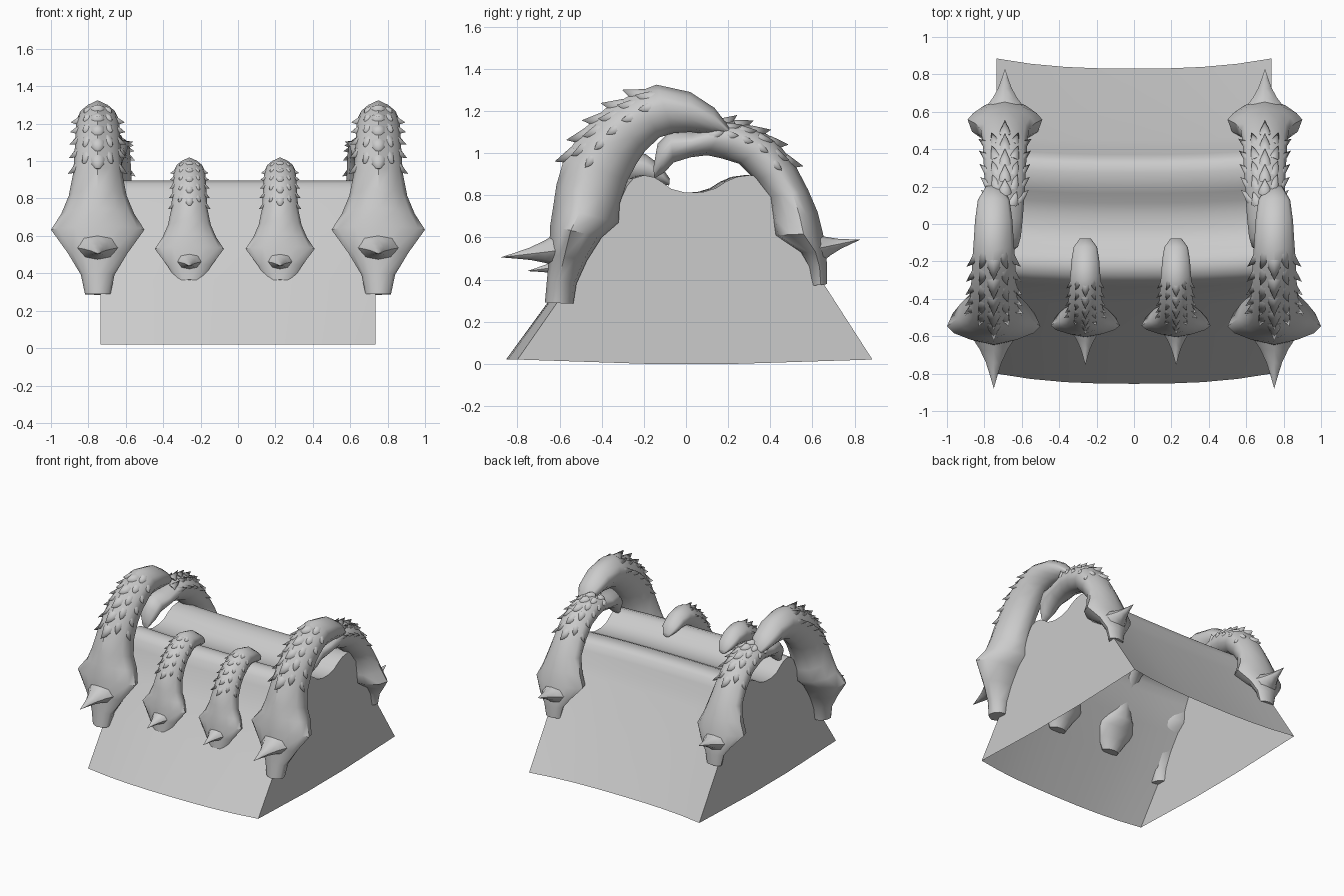
import bpy, bmesh, math
from mathutils import Vector

if "Cube" in bpy.data.objects:
    bpy.data.objects.remove(bpy.data.objects["Cube"])

grey = bpy.data.materials.new("stone_grey")
grey.diffuse_color = (0.6, 0.6, 0.6, 1)
grey.use_nodes = True
grey.node_tree.nodes["Principled BSDF"].inputs["Base Color"].default_value = grey.diffuse_color


def finish(name, bm, angle):
    bmesh.ops.recalc_face_normals(bm, faces=bm.faces)
    me = bpy.data.meshes.new(name)
    bm.to_mesh(me)
    bm.free()
    me.materials.append(grey)
    ob = bpy.data.objects.new(name, me)
    bpy.context.collection.objects.link(ob)
    bpy.ops.object.select_all(action='DESELECT')
    ob.select_set(True)
    bpy.context.view_layer.objects.active = ob
    bpy.ops.object.shade_smooth_by_angle(angle=math.radians(angle))
    return ob


# Body: grooved wedge, bowed towards the front, open underneath
profile = [(-.80, .02), (-.56, .365), (-.40, .60), (-.335, .71), (-.305, .79),
           (-.28, .845), (-.25, .88), (-.20, .895), (-.15, .885), (-.11, .86),
           (-.07, .83), (0, .812), (.08, .815), (.14, .833), (.19, .865),
           (.24, .887), (.30, .895), (.345, .89), (.375, .868), (.40, .82),
           (.435, .74), (.48, .665), (.65, .385), (.885, .02)]
bm = bmesh.new()
rows = []
for i in range(9):
    u = i / 4 - 1
    bow = -.055 * (1 - abs(u) ** 2.6)
    rows.append([bm.verts.new((.735 * u, y + bow * (1 - .6 * z), z)) for y, z in profile])
for a, b in zip(rows, rows[1:]):
    for j in range(len(profile) - 1):
        bm.faces.new((a[j], a[j + 1], b[j + 1], b[j]))
for r in (rows[0], rows[-1]):
    x = r[0].co.x
    low = [bm.verts.new((x, y, 0.0)) for y in (.25, -.2)]
    bm.faces.new(r + low)
finish("body", bm, 60)

# Claw stations: outer y, outer z, inner y, inner z, half width
front_claw = [
    (-.67, .29, -.535, .285, .068), (-.66, .40, -.52, .38, .09),
    (-.65, .52, -.47, .49, .16), (-.645, .655, -.40, .60, .25),
    (-.63, .75, -.32, .67, .195), (-.615, .85, -.315, .76, .155),
    (-.58, .97, -.277, .87, .132), (-.50, 1.10, -.235, .95, .124),
    (-.385, 1.21, -.195, 1.01, .12), (-.245, 1.285, -.125, 1.075, .115),
    (-.14, 1.325, -.06, 1.095, .108), (.02, 1.29, .02, 1.10, .10),
    (.135, 1.215, .12, 1.09, .085), (.205, 1.125, .20, 1.08, .04)]
back_claw = [
    (.67, .378, .595, .37, .06), (.67, .46, .58, .46, .08),
    (.665, .53, .54, .53, .13), (.65, .62, .42, .61, .20),
    (.625, .72, .41, .68, .16), (.58, .825, .395, .79, .13),
    (.52, .94, .33, .87, .12), (.42, 1.07, .25, .95, .115),
    (.30, 1.135, .17, .975, .11), (.20, 1.155, .10, .99, .105),
    (.03, 1.10, .02, .98, .095), (-.075, 1.105, -.06, .955, .085),
    (-.135, 1.045, -.10, .91, .07), (-.155, .93, -.15, .88, .03)]
# Small claws are a shrunken front claw without its foot
small_claw = [(a * .62 - .204, b * .707 + .083, c * .62 - .204,
               d * .707 + .083, w * .74) for a, b, c, d, w in front_claw[1:]]

half = [(.5, .11), (.85, .25), (1, .40), (.88, .68), (.5, .92)]
section = [(0, 0)] + half + [(0, 1)] + [(-w, t) for w, t in reversed(half)]


def on_claw(table, k, w, t):
    """Point at fractional station k and section coordinate (w, t)."""
    i = min(int(k), len(table) - 2)
    f = k - i
    oy, oz, iy, iz, hw = [p + (q - p) * f for p, q in zip(table[i], table[i + 1])]
    return Vector((w * hw, oy + (iy - oy) * t, oz + (iz - oz) * t))


def spike(bm, base, tip, radii, squash=1.0):
    """Tapering thorn with evenly spaced rings of the given radii."""
    d = (tip - base).normalized()
    side = d.cross(Vector((0, 0, 1)))
    if side.length < .1:
        side = Vector((1, 0, 0))
    side.normalize()
    up = side.cross(d)
    rings = []
    for i, radius in enumerate(radii):
        c = base.lerp(tip, i / len(radii))
        rings.append([bm.verts.new(c + side * math.cos(j * math.tau / 8) * radius
                                   + up * math.sin(j * math.tau / 8) * radius * squash)
                      for j in range(8)])
    apex = bm.verts.new(tip)
    for j in range(8):
        n = (j + 1) % 8
        for a, b in zip(rings, rings[1:]):
            bm.faces.new((a[j], a[n], b[n], b[j]))
        bm.faces.new((rings[-1][j], rings[-1][n], apex))
    bm.faces.new(rings[0][::-1])


def claw(name, x, table, size, spur_tip):
    bm = bmesh.new()
    n = len(section)
    rings = [[bm.verts.new(on_claw(table, k, w, t)) for w, t in section]
             for k in range(len(table))]
    for a, b in zip(rings, rings[1:]):
        for j in range(n):
            bm.faces.new((a[j], a[(j + 1) % n], b[(j + 1) % n], b[j]))
    bm.faces.new(rings[0])
    bm.faces.new(rings[-1])

    # Large spur low on the outside, flaring into the claw
    first = len(table) - 14
    root = on_claw(table, first + 2.2, 0, .25)
    spike(bm, root, Vector((0, *spur_tip)),
          [.12 * size, .075 * size, .042 * size, .02 * size], .7)

    # Rows of thorns along the back and flanks, leaning towards the foot
    thorns = [(0, .03, 0, .08, .045, 0)]
    for s in (1, -1):
        thorns += [(.5 * s, .14, .45 * s, .06, .04, .3), (.93 * s, .36, s, .065, .034, .1)]
    for w, t, out, length, radius, shift in thorns:
        for s in range(5):
            k = 6.1 + first + s * .72 + shift
            p = on_claw(table, k, w, t)
            outward = (on_claw(table, k, 0, 0) - on_claw(table, k, 0, 1)).normalized()
            back = (on_claw(table, k - .5, 0, 0) - on_claw(table, k + .5, 0, 0)).normalized()
            d = outward * (1 - .75 * abs(out)) + back * .85 + Vector((out, 0, 0))
            d.normalize()
            spike(bm, p - d * .04 * size, p + d * length * size * .8, [radius * size])
    ob = finish(name, bm, 50)
    ob.location.x = x


# Claws gripping the body
for side, xf, xb, xs in (("left", -.75, -.69, -.26), ("right", .75, .70, .225)):
    claw("front_claw_" + side, xf, front_claw, 1.0, (-.88, .505))
    claw("back_claw_" + side, xb, back_claw, .85, (.83, .59))
    claw("small_claw_" + side, xs, small_claw, .62, (-.755, .44))
